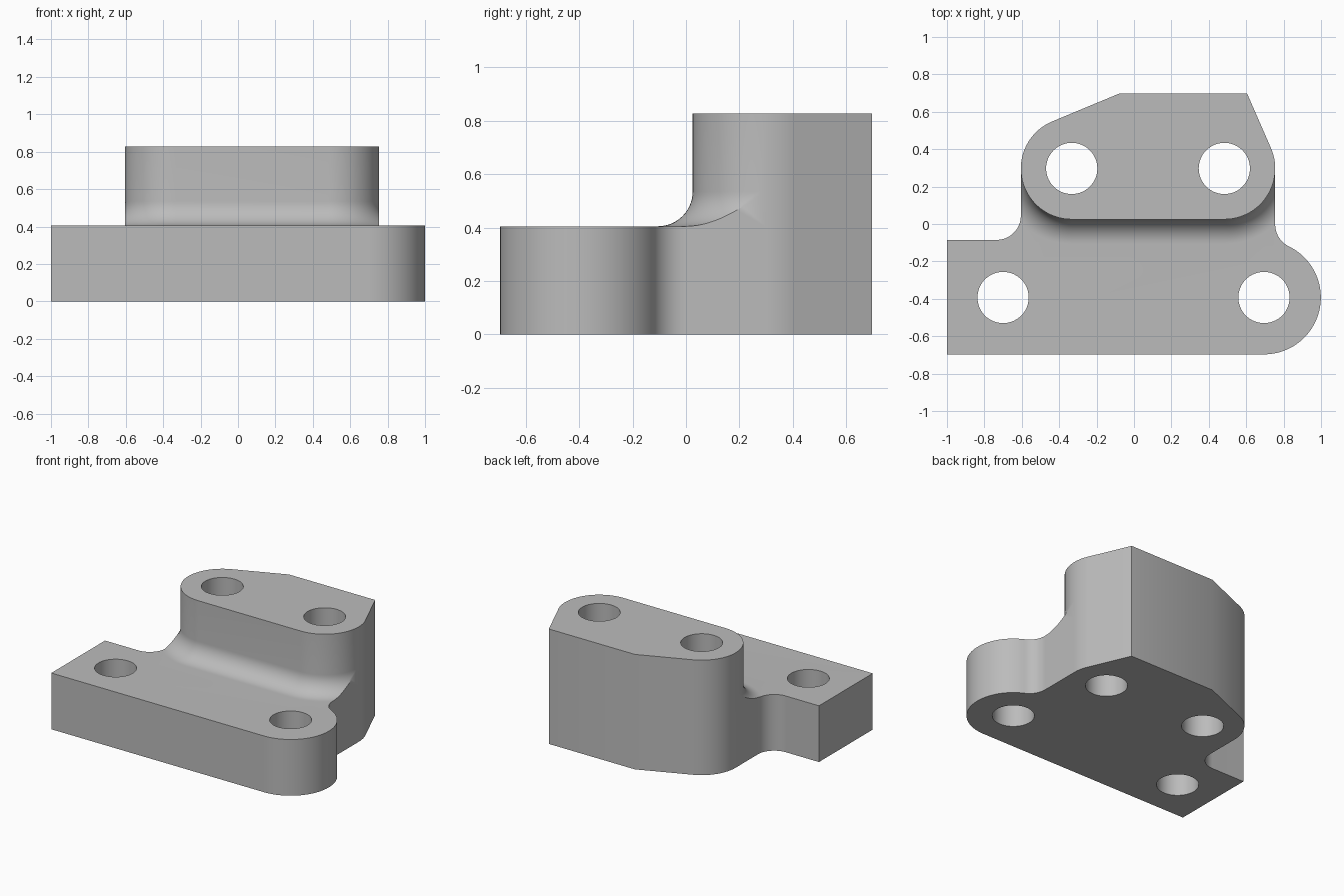
import bpy
import bmesh
from math import cos, sin, acos, atan2, hypot, pi, radians, sqrt

if "Cube" in bpy.data.objects:
    bpy.data.objects.remove(bpy.data.objects["Cube"], do_unlink=True)

# Main dimensions
LEDGE, TOP = 0.405, 0.828
BACK = 0.697
BOSS_L, BOSS_R, BOSS_RAD = (-0.333, 0.297), (0.483, 0.297), 0.272
FOOT, FOOT_RAD = (0.695, -0.393), 0.304
FOOT_HOLE_L = (-0.70, -0.393)
HOLE_RAD, FILLET = 0.137, 0.13
X_MIN, X_MAX = BOSS_L[0] - BOSS_RAD, BOSS_R[0] + BOSS_RAD
STEPS = 20


def arc(centre, radius, start, end, n=STEPS):
    return [(centre[0] + radius * cos(start + (end - start) * i / n),
             centre[1] + radius * sin(start + (end - start) * i / n))
            for i in range(n + 1)]


def tangent_angle(centre, radius, point, side):
    """Angle on the circle where the line from an outer point touches it."""
    dx, dy = point[0] - centre[0], point[1] - centre[1]
    return atan2(dy, dx) + side * acos(radius / hypot(dx, dy))


def fillet_ring(offset):
    """Front of the boss grown outwards, trimmed by the two side walls."""
    radius = BOSS_RAD + offset
    a = acos(BOSS_RAD / radius)
    return (arc(BOSS_R, radius, -a, -pi / 2) +
            arc(BOSS_L, radius, -pi / 2, -pi + a))


def lift(points, z):
    return [(x, y, z) for x, y in points]


# Rear outline, shared by the base and the raised boss
corner_r, corner_l = (0.605, BACK), (-0.08, BACK)
rear = (arc(BOSS_R, BOSS_RAD, 0, tangent_angle(BOSS_R, BOSS_RAD, corner_r, -1)) +
        [corner_r, corner_l] +
        arc(BOSS_L, BOSS_RAD, tangent_angle(BOSS_L, BOSS_RAD, corner_l, 1), pi))

# Fillet rings, from the boss wall down to the ledge
rings = []
for i in range(15):
    t = pi / 2 * i / 14
    rings.append(lift(fillet_ring(FILLET * (1 - cos(t))),
                      LEDGE + FILLET * (1 - sin(t))))

# Front outline of the base, from the left wall round to the right wall
dx = X_MAX + FILLET - FOOT[0]
dy = sqrt((FOOT_RAD + FILLET) ** 2 - dx ** 2)
touch = atan2(dy, dx)
neck = (X_MAX + FILLET, FOOT[1] + dy)
front = (arc((X_MIN - FILLET, 0.045), FILLET, 0, -pi / 2) +
         [(-1, 0.045 - FILLET), (-1, -BACK)] +
         arc(FOOT, FOOT_RAD, -pi / 2, touch, 2 * STEPS) +
         arc(neck, FILLET, touch - pi, -pi) +
         [rings[-1][0][:2]])

bm = bmesh.new()


def face(points):
    bm.faces.new([bm.verts.new(p) for p in points])


def strip(low, high, closed=False):
    n = len(low)
    for i in range(n if closed else n - 1):
        j = (i + 1) % n
        if hypot(low[i][0] - low[j][0], low[i][1] - low[j][1]) > 0.0005:
            face([low[i], low[j], high[j], high[i]])


# Base: underside, side walls and ledge
outline = rear + front
face(lift(outline, 0)[::-1])
strip(lift(outline, 0), lift(outline, LEDGE), closed=True)
face(lift(front, LEDGE) + rings[-1][1:])

# Boss: rear walls in two bands, front wall and top
middle = LEDGE + FILLET
strip(lift(rear, LEDGE), lift(rear, middle))
strip(lift(rear, middle), lift(rear, TOP))
front_top = [(x, y, TOP) for x, y, z in rings[0]]
strip(rings[0][::-1], front_top[::-1])
face(lift(rear, TOP) + front_top[::-1][1:-1])

# Curved transition and its two flat ends
for upper, lower in zip(rings, rings[1:]):
    strip(lower, upper)
face([(*rear[0], LEDGE)] + [r[0] for r in rings])
face([(*rear[-1], LEDGE)] + [r[-1] for r in rings] + [(*front[0], LEDGE)])

bmesh.ops.remove_doubles(bm, verts=bm.verts, dist=0.0003)
bmesh.ops.recalc_face_normals(bm, faces=bm.faces)
mesh = bpy.data.meshes.new("stepped_bracket")
bm.to_mesh(mesh)
bm.free()
bracket = bpy.data.objects.new("stepped_bracket", mesh)
bpy.context.collection.objects.link(bracket)

# Grey metal
grey = bpy.data.materials.new("plain_grey")
grey.use_nodes = True
colour = (0.5, 0.5, 0.5, 1)
grey.diffuse_color = colour
grey.node_tree.nodes["Principled BSDF"].inputs["Base Color"].default_value = colour
mesh.materials.append(grey)

# Four through holes
for centre in (BOSS_L, BOSS_R, FOOT, FOOT_HOLE_L):
    bpy.ops.mesh.primitive_cylinder_add(vertices=64, radius=HOLE_RAD, depth=3,
                                        location=(*centre, 0.5))
    cutter = bpy.context.object
    cutter.name = "hole_cutter"
    cutter.hide_render = True
    cutter.data.materials.append(grey)
    cut = bracket.modifiers.new("hole", "BOOLEAN")
    cut.operation = "DIFFERENCE"
    cut.solver = "EXACT"
    cut.object = cutter
    bpy.ops.object.select_all(action="DESELECT")
    bracket.select_set(True)
    bpy.context.view_layer.objects.active = bracket
    bpy.ops.object.modifier_apply(modifier=cut.name)
    bpy.data.objects.remove(cutter, do_unlink=True)

bpy.ops.object.shade_smooth_by_angle(angle=radians(30))
